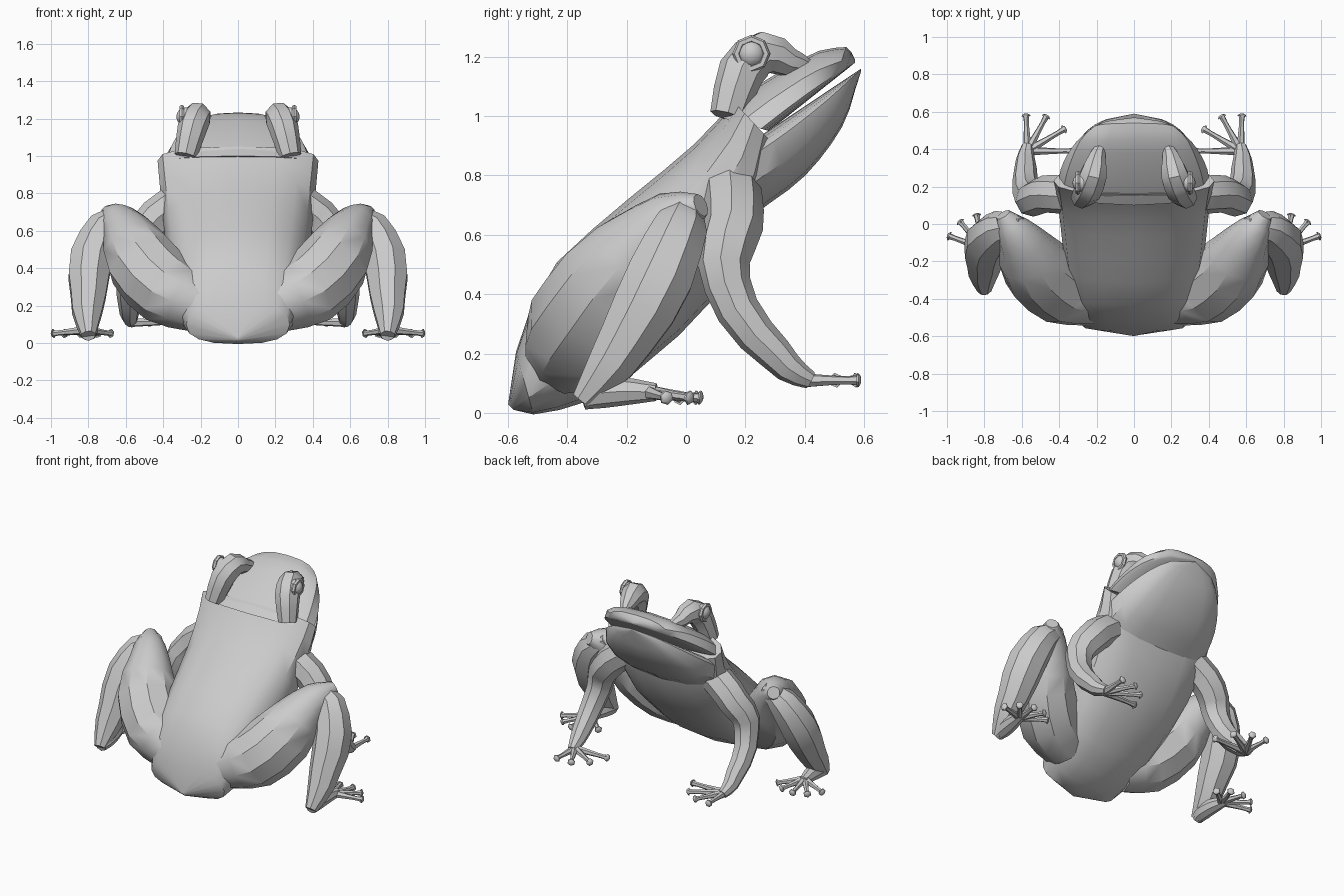
import bpy
import bmesh
from math import sin, cos, pi, radians, copysign
from mathutils import Vector

default_cube = bpy.data.objects.get("Cube")
if default_cube:
    bpy.data.objects.remove(default_cube)

# The single skin colour
skin = bpy.data.materials.new("grey_skin")
skin.use_nodes = True
grey = (.6, .6, .6, 1)
skin.diffuse_color = grey
skin.node_tree.nodes["Principled BSDF"].inputs["Base Color"].default_value = grey


def spline(points, t):
    """Smooth curve through the points, with t running from start to end."""
    points = [Vector(p) for p in points]
    before = points[0] * 2 - points[1]
    after = points[-1] * 2 - points[-2]
    padded = [before, *points, after]
    spans = len(points) - 1
    index = min(int(t * spans), spans - 1)
    f = t * spans - index
    a, b, c, d = padded[index:index + 4]
    leaving = b + (c - a) * (f / 2)
    arriving = c - (d - b) * ((1 - f) / 2)
    return leaving + (arriving - leaving) * (f * f * (3 - 2 * f))


def finish(obj):
    """Give the active object its colour and smooth shading."""
    obj.data.materials.append(skin)
    bpy.ops.object.select_all(action='DESELECT')
    bpy.context.view_layer.objects.active = obj
    obj.select_set(True)
    bpy.ops.object.shade_smooth_by_angle(angle=radians(35))


def build_from_rings(name, rings, mirrored):
    """Bridge neighbouring rings of points and close both ends."""
    bm = bmesh.new()
    rows = [[bm.verts.new(point) for point in ring] for ring in rings]
    for near, far in zip(rows, rows[1:]):
        for i in range(len(near)):
            bm.faces.new((near[i - 1], near[i], far[i], far[i - 1]))
    bm.faces.new(rows[0])
    bm.faces.new(rows[-1])
    bmesh.ops.remove_doubles(bm, verts=bm.verts, dist=.001)
    bmesh.ops.recalc_face_normals(bm, faces=bm.faces)
    mesh = bpy.data.meshes.new(name)
    bm.to_mesh(mesh)
    bm.free()
    obj = bpy.data.objects.new(name, mesh)
    bpy.context.collection.objects.link(obj)
    finish(obj)
    if mirrored:
        mirror = obj.modifiers.new("both_sides", 'MIRROR')
        mirror.use_mirror_merge = False


def hull(name, upper_line, lower_line, half_width, widest, steps=9, sides=16):
    """Symmetric shell between two side-view curves, its width set by a rule."""
    rings = []
    for step in range(steps + 1):
        t = step / steps
        top = spline(upper_line, t)
        bottom = spline(lower_line, t)
        ring = []
        for side in range(sides):
            angle = 2 * pi * side / sides
            across, rise = [copysign(abs(v) ** .8, v) for v in (cos(angle), sin(angle))]
            height = widest + rise * (1 - widest if rise > 0 else widest)
            y, z = bottom.lerp(top, height)
            ring.append((across * half_width(t), y, z))
        rings.append(ring)
    build_from_rings(name, rings, mirrored=False)


def limb(name, path, steps=9, sides=8):
    """Mirrored pair of tapered tubes through points of x, y, z, radius."""
    samples = [spline(path, step / steps) for step in range(steps + 1)]
    centres = [sample.xyz for sample in samples]
    rings = []
    across = None
    for i, centre in enumerate(centres):
        ahead = centres[min(i + 1, steps)] - centres[max(i - 1, 0)]
        ahead.normalize()
        across = across or ahead.orthogonal()
        across = (across - ahead * across.dot(ahead)).normalized()
        up = ahead.cross(across)
        angles = [2 * pi * side / sides for side in range(sides)]
        rings.append([centre + (across * cos(a) + up * sin(a)) * samples[i].w
                      for a in angles])
    build_from_rings(name, rings, mirrored=True)


def fan_of_digits(name, root, tip_height, count, first, last, short, long):
    """Thin digits spread over a fan of angles, each ending in a round pad."""
    root = Vector(root)
    for i in range(count):
        t = i / (count - 1)
        angle = radians(first + (last - first) * t)
        length = short + (long - short) * t
        tip = root + Vector((cos(angle), sin(angle), 0)) * length
        tip.z = tip_height
        # knuckle, thin bone, pad and rounded end
        shape = ((0, .025), (.8, .014), (.93, .025), (1, .01))
        limb(f"{name}_{i + 1}",
             [(*root.lerp(tip, along), radius) for along, radius in shape],
             sides=6)


def body_width(t):
    return .43 * t ** .2


def snout_width(t):
    return .4 * (1 - t ** 1.5) ** .5


# Trunk, from the pointed rump to the neck
hull("body",
     [(-.6, .03), (-.5, .4), (-.25, .67), (0, .88), (.16, 1.05)],
     [(-.58, .01), (-.4, .02), (-.1, .2), (.2, .55), (.3, .9)],
     body_width, widest=.5)

# Upper head and lower jaw, leaving the mouth slightly open
hull("upper_head",
     [(.1, 1), (.3, 1.14), (.5, 1.23), (.57, 1.19)],
     [(.28, .95), (.57, 1.18)],
     snout_width, widest=.15)
hull("lower_jaw",
     [(.2, .9), (.59, 1.16)],
     [(.22, .66), (.47, .88), (.59, 1.15)],
     snout_width, widest=.8)

# Brow bumps, running from the neck over the eyes to the snout
limb("brow", [(.28, .14, 1, .06), (.23, .22, 1.19, .08),
              (.2, .35, 1.18, .05), (.17, .43, 1.15, .02)])

# Eyes: a raised rim around a domed ball
for label, direction in (("left", 1), ("right", -1)):
    bpy.ops.mesh.primitive_torus_add(
        location=(.3 * direction, .22, 1.21), rotation=(0, pi / 2, 0),
        major_radius=.05, minor_radius=.014, major_segments=8, minor_segments=6)
    rim = bpy.context.object
    rim.name = f"{label}_eye_rim"
    finish(rim)
    bpy.ops.mesh.primitive_uv_sphere_add(
        location=(.28 * direction, .22, 1.21), radius=.05, segments=12, ring_count=8)
    ball = bpy.context.object
    ball.name = f"{label}_eyeball"
    finish(ball)

# Folded hind legs
limb("thigh", [(.2, -.4, .2, .15), (.45, -.3, .35, .2),
               (.6, -.1, .6, .13), (.7, .05, .7, .04)], sides=10)
limb("shin", [(.6, 0, .7, .04), (.75, -.05, .55, .11),
              (.8, -.2, .25, .1), (.8, -.35, .04, .04)])
limb("hind_foot", [(.8, -.35, .05, .04), (.8, -.25, .07, .05), (.82, -.1, .07, .03)])
fan_of_digits("toe", (.81, -.13, .07), tip_height=.05, count=5,
              first=20, last=140, short=.2, long=.18)

# Front legs, bent at the elbow
limb("front_leg", [(.3, .15, .77, .1), (.48, .16, .62, .1), (.56, .14, .43, .08),
                   (.58, .3, .2, .06), (.57, .42, .11, .03)], steps=12)
fan_of_digits("finger", (.57, .39, .11), tip_height=.11, count=4,
              first=88, last=180, short=.2, long=.26)
